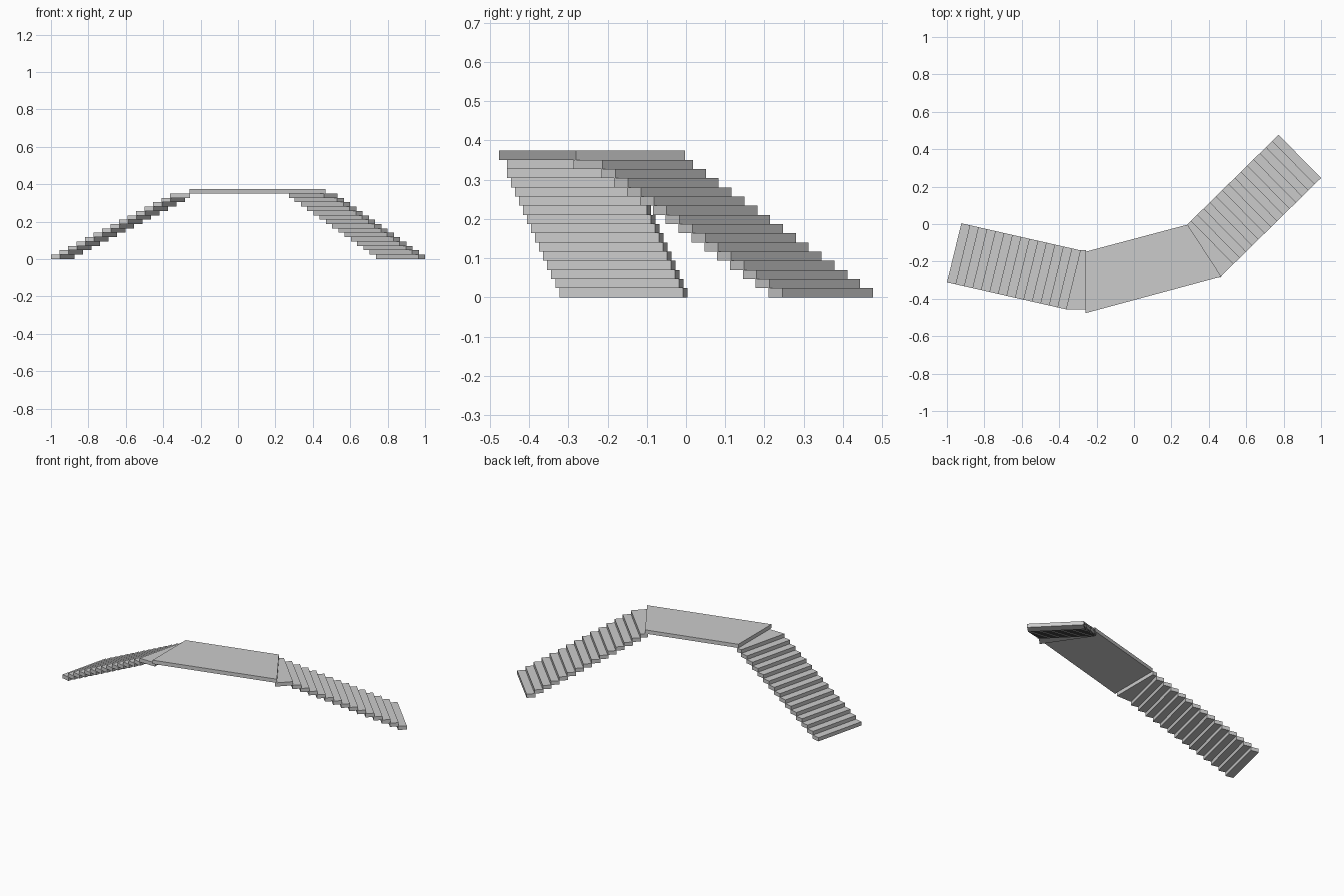
import bpy, bmesh
from mathutils import Vector

if "Cube" in bpy.data.objects:
    bpy.data.objects.remove(bpy.data.objects["Cube"])

RISE = 0.374 / 16


def slab(name, corners, level):
    """Flat-sided slab, one riser thick, from a plan outline."""
    bm = bmesh.new()
    z = level * RISE
    face = bm.faces.new([bm.verts.new((x, y, z)) for x, y in corners])
    ext = bmesh.ops.extrude_face_region(bm, geom=[face])
    top = [v for v in ext["geom"] if isinstance(v, bmesh.types.BMVert)]
    bmesh.ops.translate(bm, vec=(0, 0, RISE), verts=top)
    bmesh.ops.recalc_face_normals(bm, faces=bm.faces)
    mesh = bpy.data.meshes.new(name)
    bm.to_mesh(mesh)
    bm.free()
    ob = bpy.data.objects.new(name, mesh)
    bpy.context.collection.objects.link(ob)


def flight(name, a, b, going, count, overlap=1.08):
    """Straight run of treads climbing from nosing edge a-b."""
    a, b, going = Vector(a), Vector(b), Vector(going)
    for i in range(count):
        p, q = a + going * i, b + going * i
        slab(f"{name}_{i + 1}", [p, q, q + going * overlap, p + going * overlap], i)


# straight flights on both sides
flight("left_step", (-1.0, -0.312), (-0.923, 0.004), (0.0454, -0.0103), 14)
flight("right_step", (0.773, 0.477), (1.0, 0.246), (-0.0334, -0.0328), 14)

# tapered top steps meeting the landing
slab("left_top_step", [(-0.364, -0.457), (-0.287, -0.140),
                       (-0.257, -0.140), (-0.257, -0.457)], 14)
slab("right_top_step", [(0.305, 0.018), (0.532, -0.213),
                        (0.459, -0.287), (0.273, -0.013)], 14)

# angled landing
slab("landing", [(-0.26, -0.148), (-0.26, -0.477),
                 (0.467, -0.281), (0.286, -0.003)], 15)
